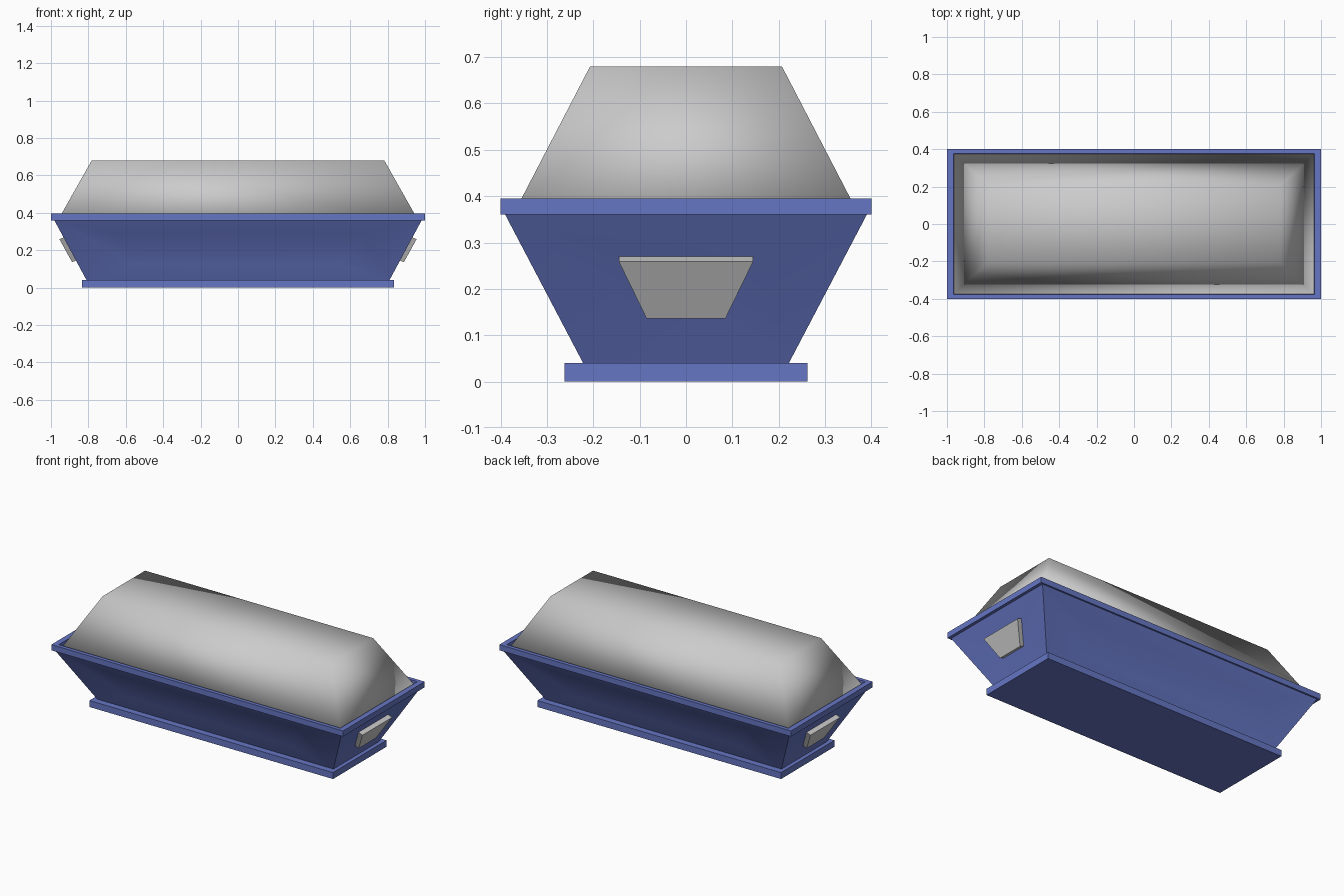
import bpy, bmesh, math
from mathutils import Vector

if "Cube" in bpy.data.objects:
    bpy.data.objects.remove(bpy.data.objects["Cube"])

blue = bpy.data.materials.new("blue_paint")
blue.diffuse_color = (0.13, 0.18, 0.55, 1)
blue.use_nodes = True
blue.node_tree.nodes["Principled BSDF"].inputs["Base Color"].default_value = blue.diffuse_color


def finish(bm, name, mat=None, angle=30):
    bmesh.ops.recalc_face_normals(bm, faces=bm.faces)
    me = bpy.data.meshes.new(name)
    bm.to_mesh(me)
    bm.free()
    ob = bpy.data.objects.new(name, me)
    bpy.context.collection.objects.link(ob)
    if mat:
        me.materials.append(mat)
    bpy.ops.object.select_all(action='DESELECT')
    ob.select_set(True)
    bpy.context.view_layer.objects.active = ob
    bpy.ops.object.shade_smooth_by_angle(angle=math.radians(angle))
    return ob


def frustum(lo, hi):
    """Four-sided block; lo and hi are (half x, half y, z)."""
    bm = bmesh.new()
    bmesh.ops.create_cube(bm, size=2)
    for v in bm.verts:
        x, y, z = hi if v.co.z > 0 else lo
        v.co = (math.copysign(x, v.co.x), math.copysign(y, v.co.y), z)
    return bm


# Foot plate
finish(frustum((0.835, 0.262, 0), (0.835, 0.262, 0.04)), "foot_plate", blue)

# Flared body with inset side panels
LO, HI = (0.81, 0.222, 0.04), (0.982, 0.39, 0.36)
bm = frustum(LO, HI)
bm.normal_update()
sides = [f for f in bm.faces if abs(f.normal.z) < 0.9]
axes = [0 if abs(f.normal.x) > abs(f.normal.y) else 1 for f in sides]
bmesh.ops.inset_individual(bm, faces=sides, thickness=0.05)
# Per axis: (half width, z) at the panel bottom and top, then depth
PANEL = {0: ((0.085, 0.142), (0.145, 0.27), 0.006),
         1: ((0.55, 0.125), (0.66, 0.29), 0.018)}
for f, a in zip(sides, axes):
    low, top, depth = PANEL[a]
    for v in f.verts:
        half, z = top if v.co.z > 0.2 else low
        t = (z - LO[2]) / (HI[2] - LO[2])
        out = LO[a] + (HI[a] - LO[a]) * t - depth
        co = Vector((0, 0, z))
        co[a] = math.copysign(out, v.co[a])
        co[1 - a] = math.copysign(half, v.co[1 - a])
        v.co = co
finish(bm, "flared_body", blue, 20)

# Rim frame: rectangular ring around the opening
bm = bmesh.new()
loops = []
for hx, hy, z in ((1, 0.4, 0.36), (1, 0.4, 0.395),
                  (0.966, 0.376, 0.395), (0.966, 0.376, 0.36)):
    loops.append([bm.verts.new((sx * hx, sy * hy, z))
                  for sx, sy in ((-1, -1), (1, -1), (1, 1), (-1, 1))])
for i in range(4):
    a, b = loops[i], loops[(i + 1) % 4]
    for j in range(4):
        k = (j + 1) % 4
        bm.faces.new((a[j], a[k], b[k], b[j]))
finish(bm, "rim_frame", blue)

# Tapered lid, softly shaded all over
finish(frustum((0.963, 0.373, 0.36), (0.782, 0.207, 0.68)),
       "tapered_lid", angle=180)

# Plates on both ends, following the slope of the body
for side, name in ((1, "right_end_plate"), (-1, "left_end_plate")):
    bm = bmesh.new()
    bmesh.ops.create_cube(bm, size=2)
    for v in bm.verts:
        x, y, z = (0.928, 0.145, 0.27) if v.co.z > 0 else (0.86, 0.085, 0.147)
        if v.co.x > 0:
            x, z = x + 0.027, z - 0.011
        v.co = (side * x, math.copysign(y, v.co.y), z)
    finish(bm, name)
